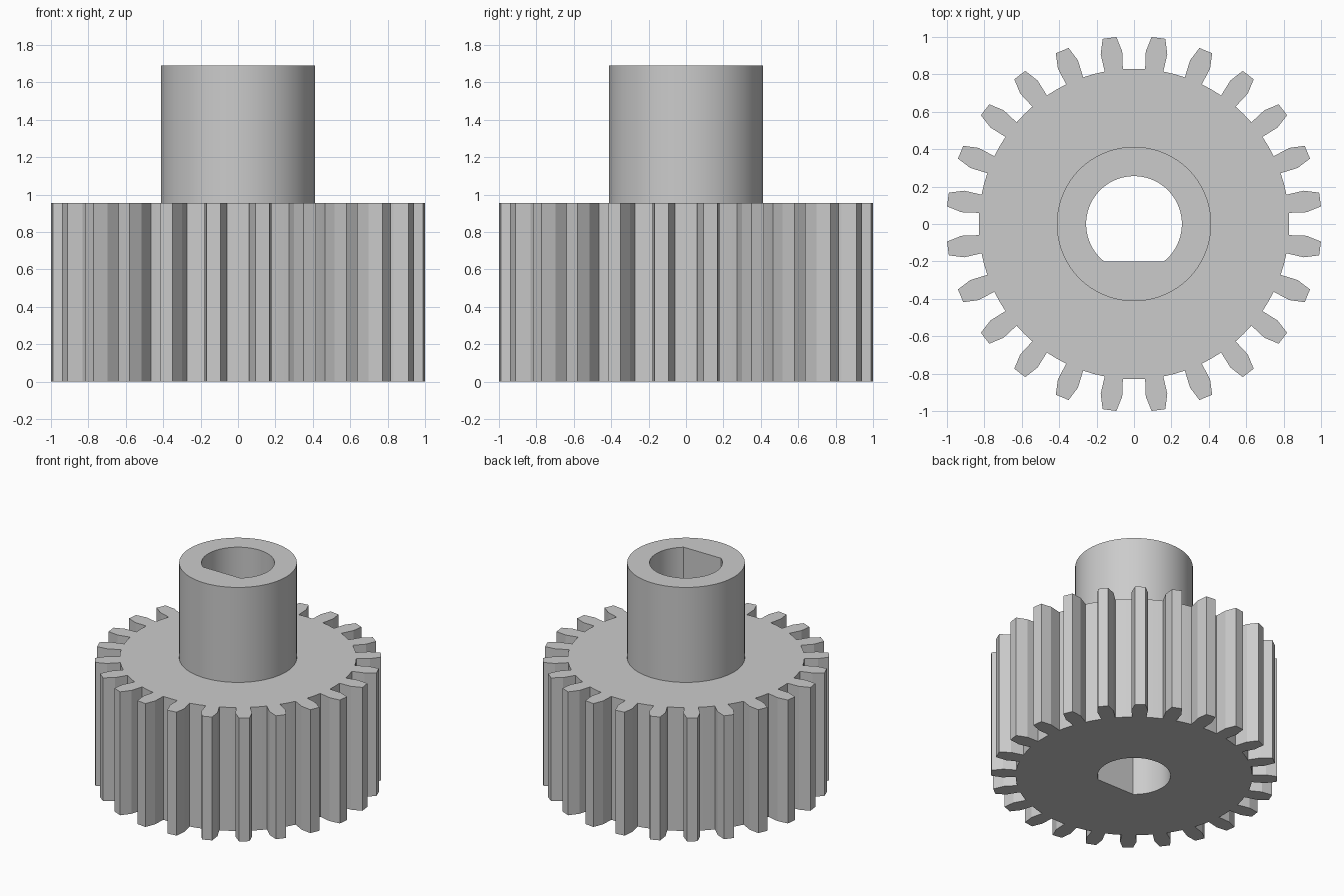
import bpy, bmesh
from math import sin, cos, pi, radians, asin

if "Cube" in bpy.data.objects:
    bpy.data.objects.remove(bpy.data.objects["Cube"])

TEETH = 24
GEAR_H, HUB_H = 0.955, 1.69
ROOT_R, HUB_R, BORE_R, FLAT_Y = 0.83, 0.413, 0.256, -0.2

bm = bmesh.new()


def loop(points, z):
    vs = [bm.verts.new((x, y, z)) for x, y in points]
    es = [bm.edges.new((vs[i], vs[(i + 1) % len(vs)])) for i in range(len(vs))]
    return vs, es


def wall(a, b):
    n = len(a[0])
    for i in range(n):
        j = (i + 1) % n
        bm.faces.new((a[0][i], a[0][j], b[0][j], b[0][i]))


def cap(a, b):
    bmesh.ops.triangle_fill(bm, edges=a[1] + b[1], use_beauty=True)


# Gear outline: (radius, half width) down each tooth flank, then the root arc
flank = [(ROOT_R, 0.049), (0.925, 0.058), (1.004, 0.037)]
gear = []
for t in range(TEETH):
    mid = 2 * pi * (t + 0.5) / TEETH
    for r, w in flank:
        a = mid - asin(w / r)
        gear.append((r * cos(a), r * sin(a)))
    for r, w in reversed(flank):
        a = mid + asin(w / r)
        gear.append((r * cos(a), r * sin(a)))
    a = mid + pi / TEETH
    gear.append((ROOT_R * cos(a), ROOT_R * sin(a)))

# Round hub, and D-shaped bore whose closing edge is the flat
hub = [(HUB_R * cos(2 * pi * i / 72), HUB_R * sin(2 * pi * i / 72)) for i in range(72)]
start = asin(FLAT_Y / BORE_R)
sweep = pi - 2 * start
bore = [(BORE_R * cos(start + sweep * i / 56), BORE_R * sin(start + sweep * i / 56))
        for i in range(57)]

gear_low, gear_top = loop(gear, 0), loop(gear, GEAR_H)
hub_low, hub_top = loop(hub, GEAR_H), loop(hub, HUB_H)
bore_low, bore_top = loop(bore, 0), loop(bore, HUB_H)

# Side walls
wall(gear_low, gear_top)
wall(hub_low, hub_top)
wall(bore_top, bore_low)

# Underside, gear shoulder and hub rim
cap(gear_low, bore_low)
cap(gear_top, hub_low)
cap(hub_top, bore_top)
bmesh.ops.recalc_face_normals(bm, faces=bm.faces)

mesh = bpy.data.meshes.new("pinion_gear")
bm.to_mesh(mesh)
bm.free()
obj = bpy.data.objects.new("pinion_gear", mesh)
bpy.context.collection.objects.link(obj)

# Smooth hub and bore, crisp teeth
bpy.context.view_layer.objects.active = obj
obj.select_set(True)
bpy.ops.object.shade_smooth_by_angle(angle=radians(8))
